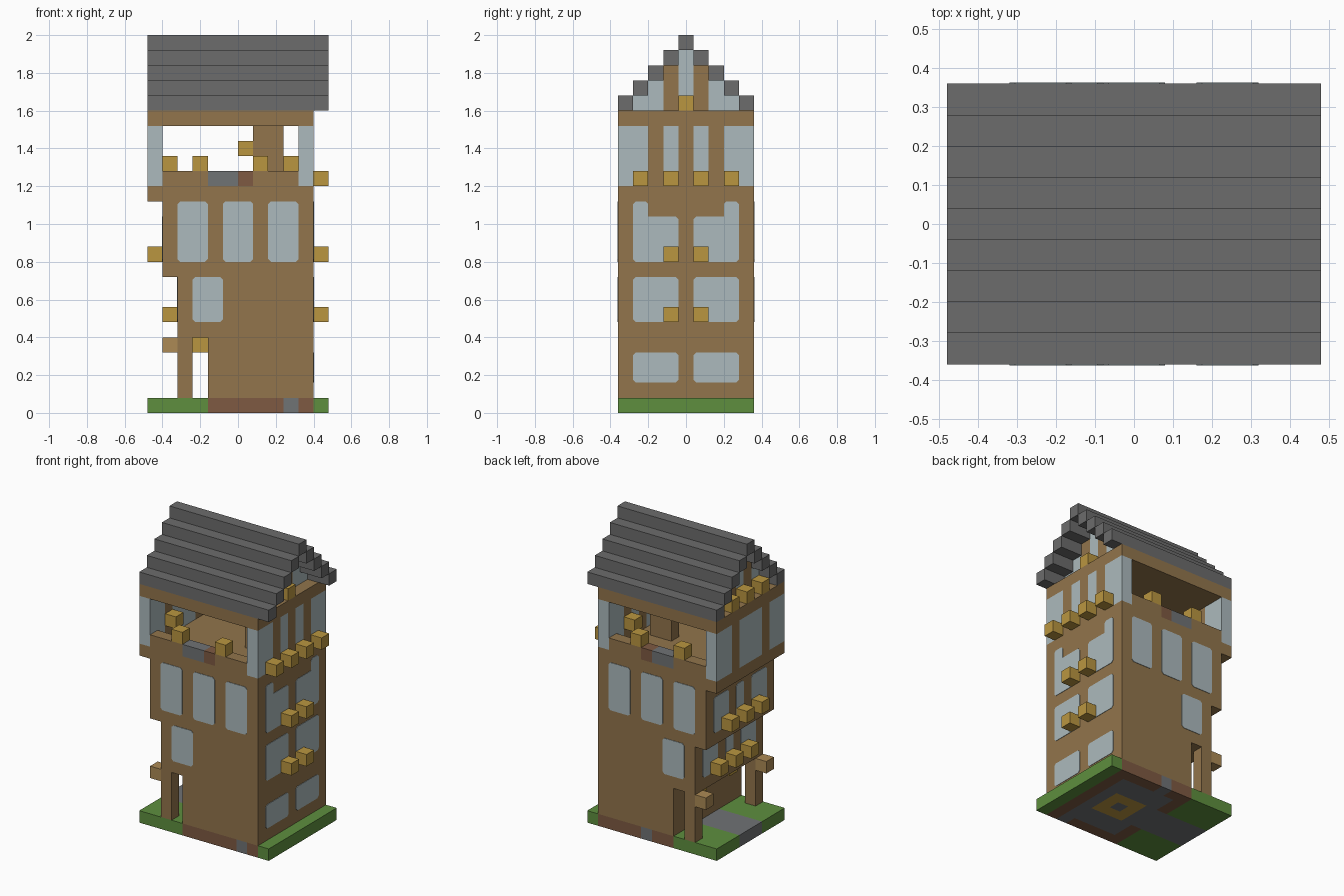
import bpy
import bmesh
from mathutils import Vector

if "Cube" in bpy.data.objects:
    bpy.data.objects.remove(bpy.data.objects["Cube"], do_unlink=True)

U = 0.08                      # building block size
NX, NY = 12, 9                # footprint in blocks


def material(name, rgb):
    lin = [((c / 255 + 0.055) / 1.055) ** 2.4 for c in rgb] + [1.0]
    m = bpy.data.materials.new(name)
    m.use_nodes = True
    m.diffuse_color = lin
    bsdf = next(n for n in m.node_tree.nodes if n.type == 'BSDF_PRINCIPLED')
    bsdf.inputs["Base Color"].default_value = lin
    return m


WOOD = material("brown_wood", (146, 117, 76))
GLASS = material("pale_glass", (172, 186, 189))
GOLD = material("gold_lamp", (186, 150, 64))
TAN = material("tan_timber", (172, 138, 85))
GRASS = material("grass_green", (94, 143, 62))
BRICK = material("red_brown_brick", (126, 90, 66))
STONE = material("path_stone", (112, 115, 117))
ROOF = material("roof_grey", (108, 108, 108))


def finish(name, bm, mat):
    bmesh.ops.recalc_face_normals(bm, faces=bm.faces[:])
    mesh = bpy.data.meshes.new(name)
    bm.to_mesh(mesh)
    bm.free()
    mesh.materials.append(mat)
    obj = bpy.data.objects.new(name, mesh)
    bpy.context.collection.objects.link(obj)
    return obj


def world(i, j, k):
    return Vector(((i - NX / 2) * U, (j - NY / 2) * U, k * U))


def block(name, mat, i, j, k):
    """Box over inclusive block ranges; each range is (first, last) or one index."""
    spans = [r if isinstance(r, tuple) else (r, r) for r in (i, j, k)]
    lo = world(*[s[0] for s in spans])
    hi = world(*[s[1] + 1 for s in spans])
    bm = bmesh.new()
    bmesh.ops.create_cube(bm, size=1)
    for v in bm.verts:
        v.co = Vector([(lo[a] + hi[a]) / 2 + v.co[a] * (hi[a] - lo[a]) for a in range(3)])
    return finish(name, bm, mat)


def window(name, side, plane, cols, rows, thick=0.003, cut=0.014):
    """Thin pane with clipped corners on a wall; side is front, back, left or right."""
    a0, a1 = cols[0], cols[1] + 1
    k0, k1 = rows[0] * U, (rows[1] + 1) * U
    along_x = side in ("front", "back")
    if along_x:
        a0, a1 = (a0 - NX / 2) * U, (a1 - NX / 2) * U
        depth = (plane - NY / 2) * U
    else:
        a0, a1 = (a0 - NY / 2) * U, (a1 - NY / 2) * U
        depth = (plane - NX / 2) * U
    out = thick if side in ("back", "left") else -thick
    outline = [(a0 + cut, k0), (a1 - cut, k0), (a1, k0 + cut), (a1, k1 - cut),
               (a1 - cut, k1), (a0 + cut, k1), (a0, k1 - cut), (a0, k0 + cut)]
    bm = bmesh.new()
    face = bm.faces.new([bm.verts.new((a, depth, z) if along_x else (depth, a, z))
                         for a, z in outline])
    new = bmesh.ops.extrude_face_region(bm, geom=[face])["geom"]
    move = Vector((0, out, 0)) if along_x else Vector((out, 0, 0))
    bmesh.ops.translate(bm, vec=move, verts=[g for g in new if isinstance(g, bmesh.types.BMVert)])
    return finish(name, bm, GLASS)


# Ground slab, laid out from front row to back row
plan = ["ggggbbbbbsbg",
        "ggggbsssssbg",
        "ggggbsssssbg",
        "ssssssaaasbg",
        "ssssssasasbg",
        "ssssssaaasbg",
        "ggggbsssssbg",
        "ggggbsssssbg",
        "ggggbbsbbbbg"]
kinds = {"g": ("lawn", GRASS), "b": ("foundation", BRICK),
         "s": ("paving", STONE), "a": ("floor_ring", GOLD)}
for j, row in enumerate(plan):
    i = 0
    while i < NX:
        end = i
        while end + 1 < NX and row[end + 1] == row[i]:
            end += 1
        label, mat = kinds[row[i]]
        block(label, mat, (i, end), j, 0)
        i = end + 1

# Storeys, each stepping out on one side
block("ground_storey", WOOD, (4, 10), (0, 8), (1, 4))
block("second_storey", WOOD, (2, 10), (0, 8), (5, 8))
block("third_storey", WOOD, (1, 10), (0, 8), (9, 13))
block("balcony_floor", WOOD, (0, 10), (0, 8), 14)
block("top_ceiling", WOOD, (0, 10), (0, 8), 19)

# Features mirrored on the front and back
for side, j, plane in (("front", 0, 0), ("back", 8, 9)):
    block(side + "_arcade_column", WOOD, 2, j, (1, 4))
    block(side + "_column_bracket", TAN, 1, j, 4)
    window(side + "_small_window", side, plane, (3, 4), (6, 8))
    for i in (2, 5, 8):
        window(side + "_tall_window", side, plane, (i, i + 1), (10, 13))
    block(side + "_parapet_a", WOOD, (1, 3), j, 15)
    block(side + "_parapet_stone", STONE, (4, 5), j, 15)
    block(side + "_parapet_brick", BRICK, 6, j, 15)
    block(side + "_parapet_b", WOOD, (7, 9), j, 15)
    for i in (3, 7):
        block(side + "_parapet_lamp", GOLD, i, j, 16)

# Side windows with a lamp row under each
for j in (1, 5):
    window("ground_side_window", "left", 11, (j, j + 2), (2, 3))
    window("second_side_window", "left", 11, (j, j + 2), (6, 8))
    window("third_side_window", "left", 11, (j, j + 2), (10, 12))
for j in (1, 7):
    window("third_side_window_top", "left", 11, (j, j), (10, 13))
for k in (6, 10):
    for j in (3, 5):
        block("side_lamp", GOLD, 11, j, k)
for j in (1, 3, 5, 7):
    block("upper_side_lamp", GOLD, 11, j, 15)
for plane, k in ((2, 6), (1, 10)):
    for cols in ((1, 2), (4, 4), (6, 7)):
        window("overhang_window", "right", plane, cols, (k, k + 2))
    for j in (2, 4, 6):
        block("overhang_lamp", GOLD, plane - 1, j, k)

# Open top storey: glazed end walls, inner pillar and lamps
for i, walls in ((10, "GGWGWGWGG"), (0, "GGWGGGWGG")):
    for j, kind in enumerate(walls):
        if kind == "G":
            block("end_glazing", GLASS, i, j, (15, 18))
        else:
            block("end_post", WOOD, i, j, (15, 18))
block("inner_pillar", WOOD, (7, 8), 4, (15, 18))
block("pillar_lamp", GOLD, 6, 4, 17)
for i in (1, 9):
    for j in (2, 6):
        block("wall_lamp", GOLD, i, j, 16)

# Lamps under the arcade
for j in (2, 6):
    block("arcade_lamp", GOLD, 3, j, 4)

# Gables set back from the roof ends
for i in (1, 9):
    for j in range(1, 8):
        top = 23 - abs(j - 4)
        mat = WOOD if j in (3, 5) else GLASS
        block("gable_strip", mat, i, j, (20, top))
block("gable_lamp", GOLD, 10, 4, 20)
for j in (2, 4, 6):
    block("ledge_lamp", GOLD, 0, j, 20)

# Stepped roof
for j in range(NY):
    block("roof_step", ROOF, (0, 11), j, 24 - abs(j - 4))
